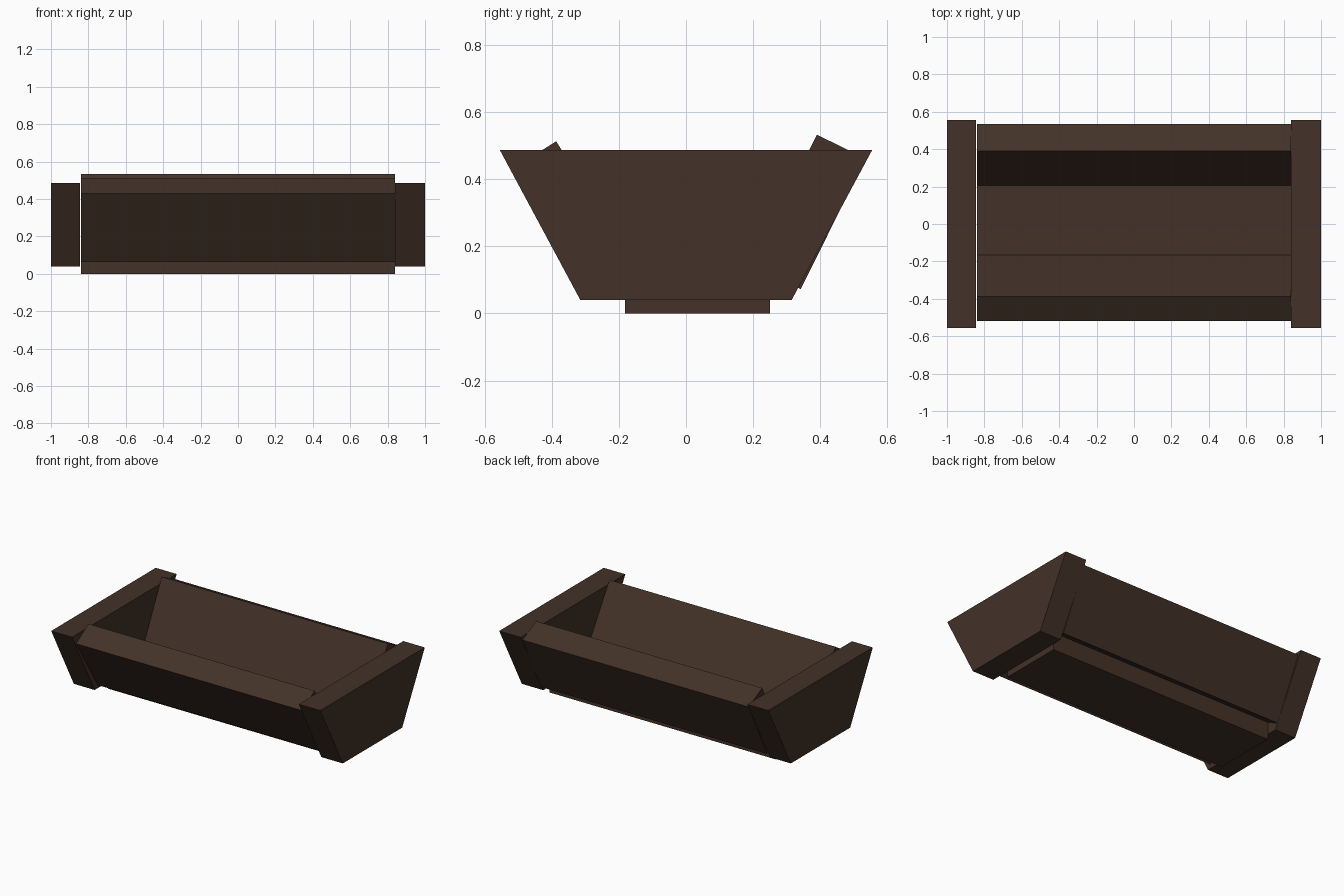
import bpy
from mathutils import Vector

if "Cube" in bpy.data.objects:
    bpy.data.objects.remove(bpy.data.objects["Cube"])

wood = bpy.data.materials.new("dark brown wood")
wood.diffuse_color = (0.056, 0.032, 0.021, 1)
wood.use_nodes = True
wood.node_tree.nodes["Principled BSDF"].inputs["Base Color"].default_value = wood.diffuse_color


def prism(name, profile, x0, x1):
    """Extrude a (y, z) profile along x."""
    n = len(profile)
    verts = [(x0, y, z) for y, z in profile] + [(x1, y, z) for y, z in profile]
    faces = [tuple(range(n))[::-1], tuple(range(n, 2 * n))]
    faces += [(i, (i + 1) % n, n + (i + 1) % n, n + i) for i in range(n)]
    mesh = bpy.data.meshes.new(name)
    mesh.from_pydata(verts, [], faces)
    mesh.materials.append(wood)
    mesh.update()
    obj = bpy.data.objects.new(name, mesh)
    bpy.context.collection.objects.link(obj)
    return obj


def plank(inner_top, outer_top, length):
    """Rectangular board section hanging down from its top edge."""
    a, b = Vector(inner_top), Vector(outer_top)
    d = (b - a).normalized()
    down = Vector((-d.y, d.x))
    if down.y > 0:
        down = -down
    pts = [a, b, b + down * length, a + down * length]
    area = sum(p.x * q.y - q.x * p.y for p, q in zip(pts, pts[1:] + pts[:1]))
    return pts if area > 0 else pts[::-1]


# tapered end boards
end = [(-0.315, 0.04), (0.315, 0.04), (0.555, 0.487), (-0.555, 0.487)]
prism("left_end_board", end, -1.0, -0.845)
prism("right_end_board", end, 0.84, 1.0)

# floor board
prism("floor_board", [(-0.182, 0), (0.25, 0), (0.25, 0.16), (-0.182, 0.16)], -0.84, 0.84)

# sloping side boards, slightly uneven
prism("back_board", plank((0.39, 0.533), (0.535, 0.461), 0.434), -0.84, 0.84)
prism("front_board", plank((-0.387, 0.513), (-0.519, 0.43), 0.432), -0.84, 0.84)
